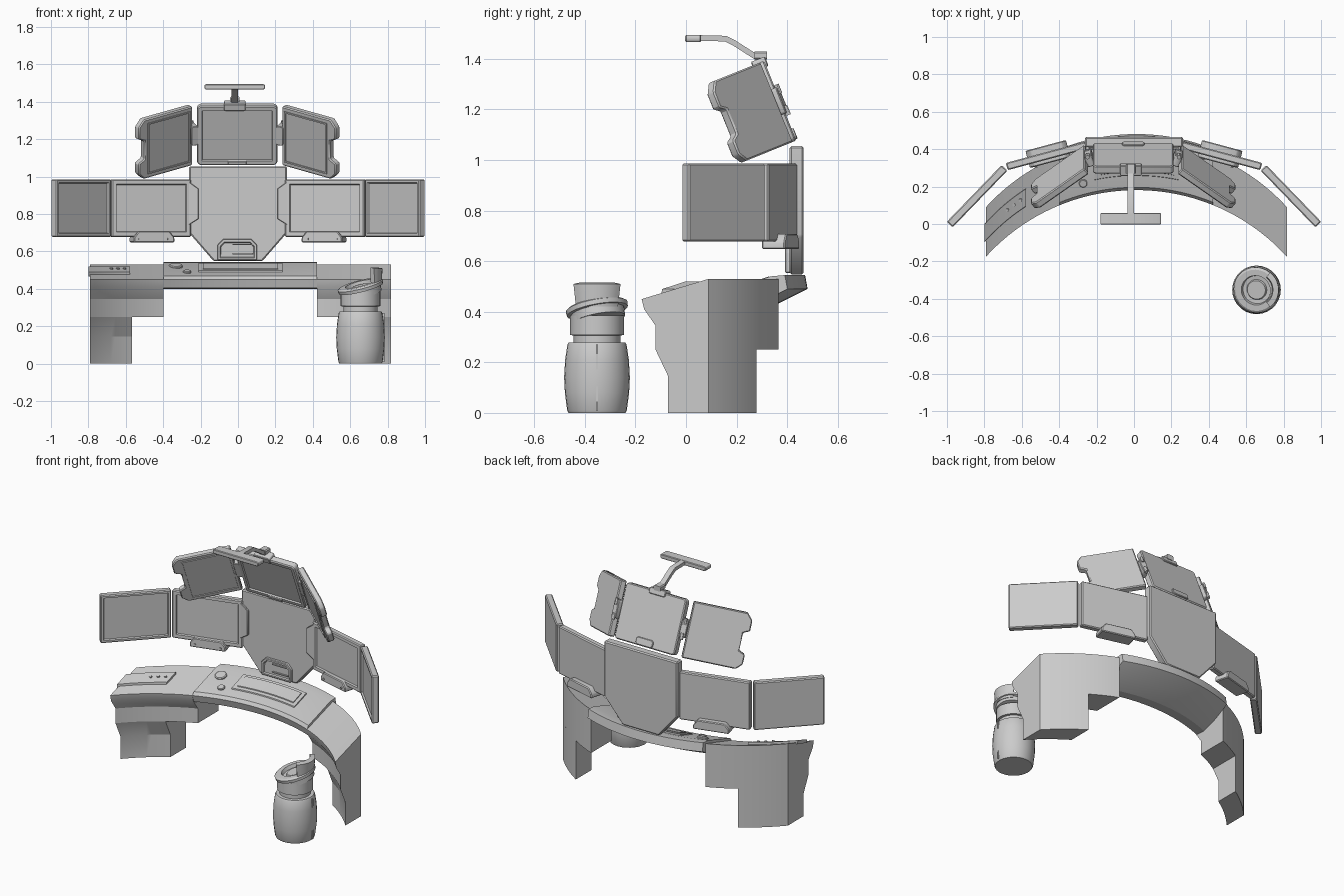
import bpy, bmesh, math
from mathutils import Matrix, Vector

if "Cube" in bpy.data.objects:
    bpy.data.objects.remove(bpy.data.objects["Cube"])

T = Matrix.Translation
def R(deg, ax): return Matrix.Rotation(math.radians(deg), 4, ax)

def finish(name, bm, M=None, smooth=30):
    bmesh.ops.recalc_face_normals(bm, faces=bm.faces[:])
    if M is not None:
        bm.transform(M)
    me = bpy.data.meshes.new(name)
    bm.to_mesh(me)
    bm.free()
    me.shade_smooth()
    me.set_sharp_from_angle(angle=math.radians(smooth))
    ob = bpy.data.objects.new(name, me)
    bpy.context.collection.objects.link(ob)
    return ob

def prism(name, pts, depth, M, frame=0.0, bevel=0.0):
    """Outline in local XZ, front face at y=0, extruded back to y=depth, optional recessed screen."""
    bm = bmesh.new()
    a = [bm.verts.new((x, 0, z)) for x, z in pts]
    b = [bm.verts.new((x, depth, z)) for x, z in pts]
    bm.faces.new(a)
    bm.faces.new(b)
    n = len(pts)
    for i in range(n):
        bm.faces.new((a[i], a[(i+1) % n], b[(i+1) % n], b[i]))
    bmesh.ops.recalc_face_normals(bm, faces=bm.faces[:])
    if bevel:
        bmesh.ops.bevel(bm, geom=bm.edges[:], offset=bevel, segments=1, affect='EDGES')
        bm.normal_update()
    if frame:
        f = max((f for f in bm.faces if f.normal.y < -0.9), key=lambda f: f.calc_area())
        bmesh.ops.inset_region(bm, faces=[f], thickness=frame)
        bmesh.ops.inset_region(bm, faces=[f], thickness=0.006, depth=-0.01)
    return finish(name, bm, M)

def rect(x0, x1, z0, z1, c=0.0):
    if not c:
        return [(x0, z0), (x1, z0), (x1, z1), (x0, z1)]
    return [(x0+c, z0), (x1-c, z0), (x1, z0+c), (x1, z1-c),
            (x1-c, z1), (x0+c, z1), (x0, z1-c), (x0, z0+c)]

def arc_y(x): return -0.641 + math.sqrt(1.1817 - x*x)

DESK_X = 0.013
def sweep(name, x0, x1, prof, n=16):
    """Sweep a (depth, height) profile along the desk arc."""
    bm = bmesh.new()
    rows = []
    for i in range(n+1):
        x = x0 + (x1-x0)*i/n
        rows.append([bm.verts.new((x+DESK_X, arc_y(x)+d, z)) for d, z in prof])
    m = len(prof)
    for p, q in zip(rows, rows[1:]):
        for j in range(m):
            bm.faces.new((p[j], p[(j+1) % m], q[(j+1) % m], q[j]))
    bm.faces.new(rows[0])
    bm.faces.new(rows[-1])
    return finish(name, bm, smooth=20)

def lathe(name, prof, M, n=28):
    bm = bmesh.new()
    rings = [[bm.verts.new((r*math.cos(2*math.pi*i/n), r*math.sin(2*math.pi*i/n), z))
              for i in range(n)] for r, z in prof]
    for p, q in zip(rings, rings[1:]):
        for i in range(n):
            bm.faces.new((p[i], p[(i+1) % n], q[(i+1) % n], q[i]))
    bm.faces.new(rings[0])
    bm.faces.new(rings[-1])
    return finish(name, bm, M)

# Curved desk: side blocks with legs
for s, side in ((-1, "left"), (1, "right")):
    sweep("desk_wing_"+side, s*0.41, s*0.805,
          [(0, .53), (-.265, .45), (-.255, .41), (-.21, .345), (-.21, .25), (0, .25)])
    sweep("desk_leg_"+side, s*0.58, s*0.805,
          [(0, .25), (-.21, .25), (-.16, .145), (-.16, 0), (0, 0)], 10)

# Desk centre console, keyboard pad, dials
sweep("desk_console", -0.41, 0.41,
      [(.025, .545), (-.03, .54), (-.25, .47), (-.265, .45), (-.25, .405),
       (-.18, .40), (-.075, .435), (.035, .49)], 24)
def top_z(d): return .54 + (d+.03)*.318
def strip(name, x0, x1, d0, d1, h, zf):
    sweep(name, x0, x1, [(d0, zf(d0)-.01), (d0-.004, zf(d0)+h), (d1+.004, zf(d1)+h), (d1, zf(d1)-.01)])
strip("keyboard_tray", -.225, .225, -.06, -.19, .008, top_z)
strip("keyboard_pad", -.2, .2, -.08, -.17, .014, top_z)
for name, x, d, r in (("dial_large", -.345, -.09, .036), ("dial_small", -.285, -.19, .022)):
    lathe(name, [(r, -.01), (r, .005), (r*.85, .009)],
          T((x+DESK_X, arc_y(x)+d, top_z(d))) @ R(17.6, 'X'))

# Button pad on the left of the desk
def wing_z(d): return .53 + d*.302
strip("button_pad", -.812, -.59, -.08, -.18, .014, wing_z)
for i in range(3):
    x = -.69 + i*.035
    lathe("pad_button", [(.009, 0), (.009, .02)], T((x+DESK_X, arc_y(x)-.12, wing_z(-.12))) @ R(17, 'X'), 10)

# Main centre display panel
prism("main_panel", [(-.13, .548), (.13, .548), (.262, .70), (.262, 1.055), (-.262, 1.055), (-.262, .70)],
      .055, T((0, .41, 0)), bevel=.007)
prism("lower_module", [(-.11, .553), (.102, .553), (.102, .635), (.072, .667), (-.08, .667), (-.11, .635)],
      .04, T((0, .392, 0)), frame=.012, bevel=.004)
for k in range(2):
    prism("module_slot", rect(-.03, .08, .585+.05*k, .591+.05*k), .012, T((0, .392, 0)))

# Side displays of the main row
def span(p, q):
    p, q = sorted((p, q))
    d = (Vector(q)-Vector(p))
    return T((p[0], p[1], 0)) @ Matrix.Rotation(math.atan2(d.y, d.x), 4, 'Z'), d.length
for s, side in ((-1, "left"), (1, "right")):
    M, L = span((s*.97, -.018), (s*.677, .285))
    prism("outer_display_"+side, rect(0, L, .678, .986), .043, M, frame=.016, bevel=.006)
    M, L = span((s*.675, .288), (s*.25, .402))
    prism("inner_display_"+side, rect(0, L, .678, .986), .04, M, frame=.028, bevel=.006)
    c = L/2 - s*.01
    prism("display_bracket_"+side, [(c-.112, .648), (c+.112, .648), (c+.112, .675), (c+.085, .708), (c-.085, .708), (c-.112, .675)],
          .095, M @ T((0, -.02, 0)), bevel=.005)
    for k in (-1, 1):
        lathe("bracket_bolt", [(.007, 0), (.007, .008)],
              M @ T((c+k*.08, -.018, .667)) @ R(90, 'X'), 10)
    prism("panel_clamp_"+side, [(s*.265, .975), (s*.21, .935), (s*.21, .775), (s*.265, .74)],
          .02, T((0, .398, 0)), bevel=.003)

# Upper tilted display cluster
C = T((-.004, .331, 1.218)) @ R(22, 'X')
prism("upper_display", rect(-.215, .215, -.17, .17, .014), .045, C, frame=.022, bevel=.006)
prism("upper_display_tab", rect(-.05, .05, -.166, -.145), .02, C @ T((0, -.008, 0)), bevel=.003)
prism("upper_display_rear_tab", rect(-.06, .06, -.165, -.12, .01), .015, C @ T((0, .038, 0)), bevel=.003)
wing = [(0, -.17), (.325, -.17), (.36, -.135), (.36, -.075), (.322, -.058), (.322, .048),
        (.36, .065), (.36, .13), (.325, .17), (0, .17)]
for s, side in ((-1, "left"), (1, "right")):
    W = C @ T((s*.238, 0, 0)) @ R(-s*37, 'Z')
    prism("upper_wing_"+side, [(s*u, v) for u, v in wing], .04, W, bevel=.006)
    # raised screen border
    for nm, (u0, u1, v0, v1) in {"top": (.025, .3, .138, .146), "bottom": (.025, .3, -.146, -.138),
                                 "inner": (.02, .028, -.146, .146), "outer": (.295, .303, -.146, .146)}.items():
        prism("wing_border_%s_%s" % (nm, side), rect(s*u0, s*u1, v0, v1), .008, W @ T((0, -.006, 0)))
    H = C @ T((s*.226, -.004, 0)) @ R(-s*18, 'Z')
    prism("hinge_"+side, rect(-.02, .02, -.055, .055, .008), .062, H, bevel=.003)
    for v in (-.045, .045):
        lathe("hinge_pin_"+side, [(.011, -.02), (.011, .02)], H @ T((0, .06, v)), 12)

# Lamp on a bent arm
prism("lamp_clamp", rect(-.058, .058, .145, .185, .006), .06, C @ T((-.013, -.006, 0)), bevel=.004)
path = [(.045, 1.483), (.16, 1.48), (.195, 1.462), (.3, 1.395)]
up = [(y, z+.011) for y, z in path]
dn = [(y-.006, z-.011) for y, z in reversed(path)]
prism("lamp_arm", up+dn, .034, T((-.034+.034, 0, 0)) @ R(90, 'Z'))
prism("lamp_collar", rect(-.042, .008, 1.398, 1.43, .006), .05, T((0, .27, 0)))
prism("lamp_bar", rect(-.18, .145, 1.466, 1.495, .006), .062, T((0, -.003, 0)), bevel=.004)

# Drinking bottle
B = T((.655, -.352, 0))
lathe("bottle_body", [(.113, 0), (.118, .01), (.127, .08), (.13, .14), (.126, .21), (.117, .27), (.112, .278),
                      (.092, .279), (.092, .306), (.106, .308), (.106, .385)], B)
prism("bottle_seam", rect(-.003, .003, .01, .27), .01, B @ R(90, 'Z') @ T((0, -.128, 0)))
lathe("bottle_lid", [(.105, -.045), (.107, -.012), (.122, -.01), (.124, .008), (.112, .016), (.08, .016),
                     (.076, -.006), (.055, -.008), (.05, .004), (.03, .004)],
      B @ T((0, 0, .412)) @ R(10, 'X') @ R(-14, 'Y'))

# Curved carry tab on the lid
bm = bmesh.new()
rows = []
for i in range(11):
    t = -1 + .2*i
    ring = []
    for r, z, w in ((.082, .42, 48), (.112, .42, 48), (.118, .51, 52), (.088, .515, 52)):
        a = math.radians(t*w)
        ring.append(bm.verts.new((r*math.cos(a), r*math.sin(a), z)))
    rows.append(ring)
for p, q in zip(rows, rows[1:]):
    for j in range(4):
        bm.faces.new((p[j], p[(j+1) % 4], q[(j+1) % 4], q[j]))
bm.faces.new(rows[0])
bm.faces.new(rows[-1])
finish("bottle_tab", bm, B)
